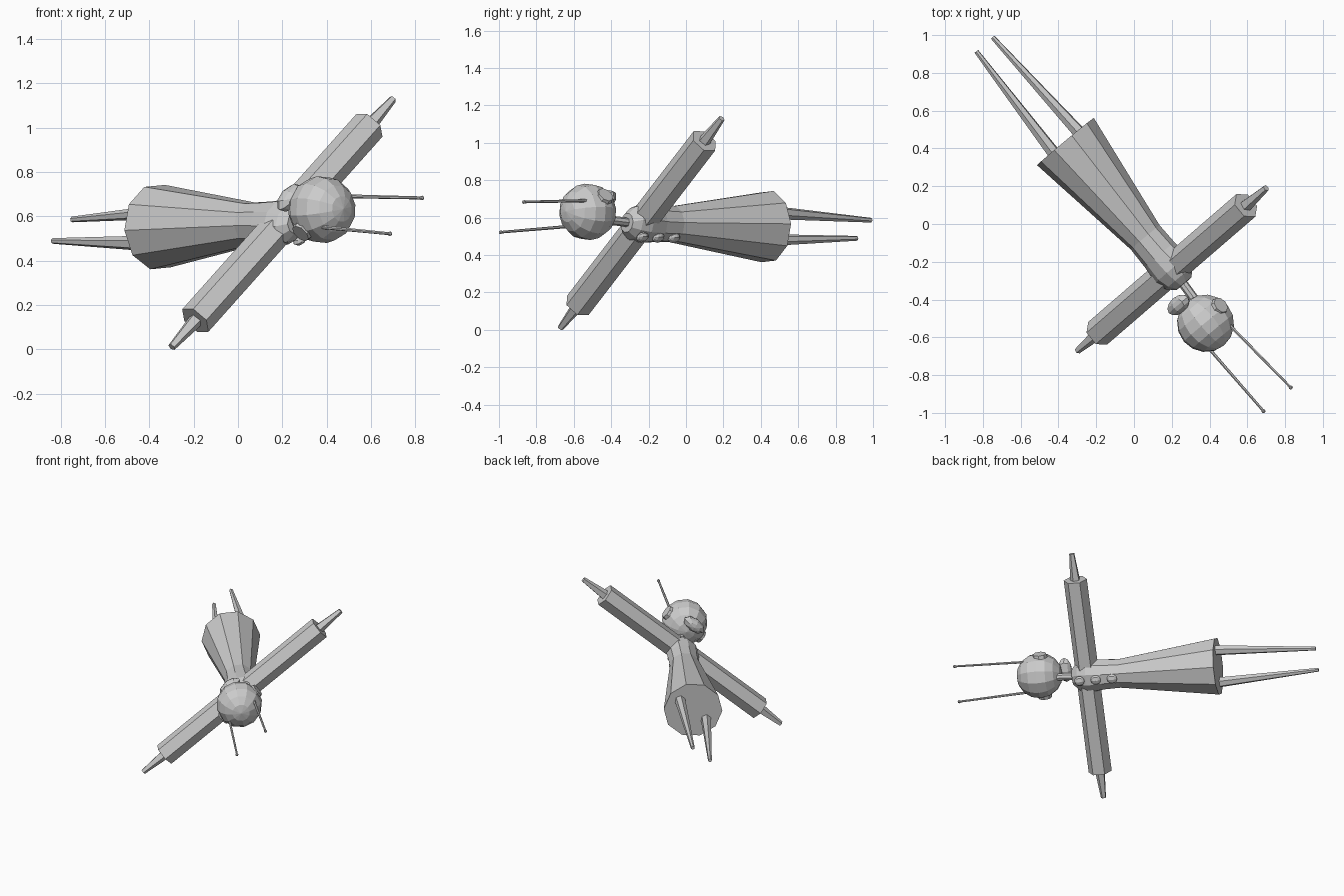
import bpy, bmesh, math
from mathutils import Vector, Matrix

cube = bpy.data.objects.get("Cube")
if cube:
    bpy.data.objects.remove(cube, do_unlink=True)

grey = bpy.data.materials.new("light grey")
grey.use_nodes = True
GREY = (0.6, 0.6, 0.6, 1)
grey.diffuse_color = GREY
grey.node_tree.nodes["Principled BSDF"].inputs["Base Color"].default_value = GREY

# Figure's own frame: left along the arms, up to the head, front to the buttons
UP = Vector((0.64, -0.769, 0.021)).normalized()
LEFT = Vector((0.578, 0.497, 0.647))
LEFT = (LEFT - UP * LEFT.dot(UP)).normalized()
FRONT = LEFT.cross(UP)
FRAME = Matrix((LEFT, -FRONT, UP)).transposed().to_4x4()
FRAME.translation = Vector((0.2, -0.24, 0.57))


def add_object(name, bm):
    """Finish a mesh modelled upright (x left, -y front, z up) and tilt it into place."""
    bmesh.ops.recalc_face_normals(bm, faces=bm.faces)
    mesh = bpy.data.meshes.new(name)
    bm.to_mesh(mesh)
    bm.free()
    mesh.materials.append(grey)
    obj = bpy.data.objects.new(name, mesh)
    obj.matrix_world = FRAME
    bpy.context.collection.objects.link(obj)
    return obj


def rod(name, start, end, r1, r2, sides, turn=0.0):
    """Tapered prism between two points."""
    start, end = Vector(start), Vector(end)
    d = end - start
    rot = d.to_track_quat('Z', 'Y').to_matrix().to_4x4()
    m = Matrix.Translation((start + end) / 2) @ rot @ Matrix.Rotation(turn, 4, 'Z')
    bm = bmesh.new()
    bmesh.ops.create_cone(bm, cap_ends=True, segments=sides, radius1=r1,
                          radius2=r2, depth=d.length, matrix=m)
    return add_object(name, bm)


def ball(name, centre, size, u=8, v=6):
    """Faceted ellipsoid."""
    bm = bmesh.new()
    bmesh.ops.create_uvsphere(bm, u_segments=u, v_segments=v, radius=1,
                              matrix=Matrix.Translation(centre) @ Matrix.Diagonal((*size, 1)))
    return add_object(name, bm)


# Torso and flared skirt: one profile of (height, half width, half depth)
PROFILE = [(0.10, 0.055, 0.05), (0.06, 0.10, 0.08), (0.0, 0.12, 0.10),
           (-0.10, 0.105, 0.10), (-0.22, 0.10, 0.10), (-0.88, 0.196, 0.196)]
SIDES = 10
bm = bmesh.new()
rings = [[bm.verts.new((w * math.cos(a), d * math.sin(a), z))
          for a in (math.tau * i / SIDES for i in range(SIDES))]
         for z, w, d in PROFILE]
for a, b in zip(rings, rings[1:]):
    for i in range(SIDES):
        j = (i + 1) % SIDES
        bm.faces.new((a[i], a[j], b[j], b[i]))
bm.faces.new(rings[0])
bm.faces.new(rings[-1])
add_object("body", bm)

# Neck, head and the hair roll at the nape
rod("neck", (0, 0, 0.06), (0, 0.02, 0.26), 0.025, 0.025, 8)
ball("head", (0, 0.07, 0.335), (0.153, 0.153, 0.153), 12, 8)
ball("hair_roll", (0, 0.145, 0.17), (0.085, 0.045, 0.045), 8, 6)

# Three buttons down the front
for i in range(3):
    ball(f"button_{i + 1}", (0, -0.10, 0.043 - 0.11 * i), (0.034, 0.022, 0.034))

# Paired limbs, ears and antennae
for side, s in (("left", 1), ("right", -1)):
    rod(side + "_arm", (0.03 * s, 0, 0), (0.68 * s, 0, 0), 0.078, 0.078, 6)
    rod(side + "_hand", (0.66 * s, 0, 0), (0.865 * s, 0, 0), 0.036, 0.018, 5)
    rod(side + "_leg", (0.115 * s, 0, -0.85), (0.075 * s, 0, -1.55), 0.036, 0.013, 6)
    rod(side + "_ear", (0.11 * s, 0.06, 0.315), (0.155 * s, 0.06, 0.315), 0.055, 0.045, 8)
    tip = (0.125 * s, 0.018, 0.886)
    rod(side + "_antenna", (0.105 * s, 0.06, 0.36), tip, 0.009, 0.007, 6)
    ball(side + "_antenna_tip", tip, (0.011, 0.011, 0.011), 6, 4)
